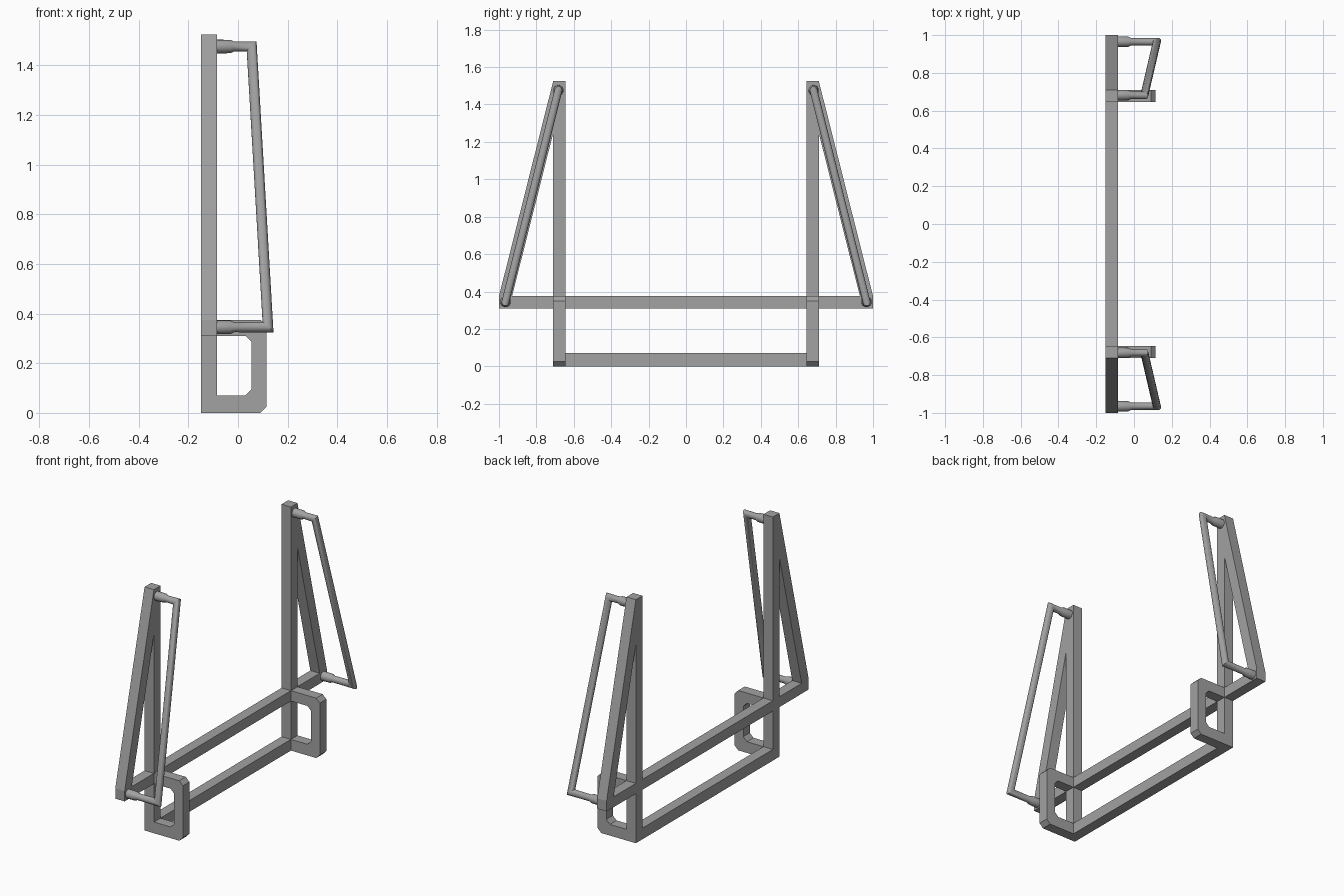
import bpy, bmesh, math
from mathutils import Vector

cube = bpy.data.objects.get("Cube")
if cube:
    bpy.data.objects.remove(cube, do_unlink=True)

grey = bpy.data.materials.new("steel grey")
grey.use_nodes = True
colour = (0.36, 0.36, 0.36, 1)
grey.diffuse_color = colour
grey.node_tree.nodes["Principled BSDF"].inputs["Base Color"].default_value = colour

BACK, FRONT = -0.15, -0.085      # depth of the square bars
INNER, OUTER = 0.645, 0.71       # sides of each post
RAIL_LOW, RAIL_TOP = 0.31, 0.375
HEIGHT = 1.525


def finish(name, bm):
    bmesh.ops.recalc_face_normals(bm, faces=bm.faces)
    mesh = bpy.data.meshes.new(name)
    bm.to_mesh(mesh)
    bm.free()
    obj = bpy.data.objects.new(name, mesh)
    bpy.context.collection.objects.link(obj)
    mesh.materials.append(grey)
    return obj


def prism(name, points, offset):
    """Extrude a closed outline along an offset."""
    bm = bmesh.new()
    face = bm.faces.new([bm.verts.new(p) for p in points])
    out = bmesh.ops.extrude_face_region(bm, geom=[face])
    verts = [v for v in out["geom"] if isinstance(v, bmesh.types.BMVert)]
    bmesh.ops.translate(bm, verts=verts, vec=offset)
    return finish(name, bm)


def bar(name, outline):
    """Flat frame member, outlined in y and z."""
    return prism(name, [(BACK, y, z) for y, z in outline], (FRONT - BACK, 0, 0))


def box(name, y0, y1, z0, z1):
    return bar(name, [(y0, z0), (y1, z0), (y1, z1), (y0, z1)])


def tube(name, path, sides=16):
    """Round tube with mitred corners through (point, radius) pairs."""
    pts = [Vector(p) for p, r in path]
    bm = bmesh.new()
    rings = []
    along = (pts[1] - pts[0]).normalized()
    u = Vector((0, 1, 0))
    v = along.cross(u)
    circle = [(math.cos(math.tau * i / sides), math.sin(math.tau * i / sides))
              for i in range(sides)]
    offsets = [u * a + v * b for a, b in circle]
    for i, (p, r) in enumerate(path):
        d_in = (pts[i] - pts[max(i - 1, 0)]).normalized() if i else along
        d_out = (pts[i + 1] - pts[i]).normalized() if i + 1 < len(pts) else d_in
        normal = (d_in + d_out).normalized()
        # slide each point along the incoming direction onto the mitre plane
        ring = [o * r - d_in * (o.dot(normal) * r / d_in.dot(normal)) for o in offsets]
        rings.append([bm.verts.new(pts[i] + o) for o in ring])
        turn = d_in.rotation_difference(d_out)
        offsets = [turn @ o for o in offsets]
    for a, b in zip(rings, rings[1:]):
        for i in range(sides):
            j = (i + 1) % sides
            bm.faces.new((a[i], a[j], b[j], b[i]))
    bm.faces.new(rings[0])
    bm.faces.new(rings[-1])
    obj = finish(name, bm)
    bpy.ops.object.select_all(action="DESELECT")
    obj.select_set(True)
    bpy.context.view_layer.objects.active = obj
    bpy.ops.object.shade_smooth_by_angle(angle=math.radians(35))
    return obj


# Rails joining the two sides
box("lower_rail", -INNER, INNER, 0, 0.07)
box("upper_rail", -INNER, INNER, RAIL_LOW, RAIL_TOP)

# Chamfered loop outline in x and z
loop = [(FRONT, 0), (0.09, 0), (0.115, 0.025), (0.115, 0.35), (0.09, RAIL_TOP),
        (FRONT, RAIL_TOP), (FRONT, RAIL_LOW), (0.03, RAIL_LOW), (0.055, 0.285),
        (0.055, 0.095), (0.03, 0.07), (FRONT, 0.07)]

for side, s in (("front", -1), ("back", 1)):
    box(side + "_post", s * INNER, s * OUTER, 0, HEIGHT)
    box(side + "_rail_end", s * OUTER, s, RAIL_LOW, RAIL_TOP)
    bar(side + "_diagonal_brace", [(s * 0.93, RAIL_TOP), (s, RAIL_TOP),
                                   (s * OUTER, HEIGHT), (s * OUTER, 1.247)])
    prism(side + "_foot_loop", [(x, s * INNER, z) for x, z in loop],
          (0, s * (OUTER - INNER), 0))

    # Handle: sockets at both ends of a bent tube
    low_y, low_z, top_y, top_z = s * 0.965, 0.345, s * 0.682, 1.476
    sleeve = [(FRONT - 0.01, 0.028), (-0.03, 0.027), (-0.015, 0.02)]
    path = [((x, low_y, low_z), r) for x, r in sleeve]
    path += [((0.121, low_y, low_z), 0.021), ((0.055, top_y, top_z), 0.021)]
    path += [((x, top_y, top_z), r) for x, r in reversed(sleeve)]
    tube(side + "_handle", path)
